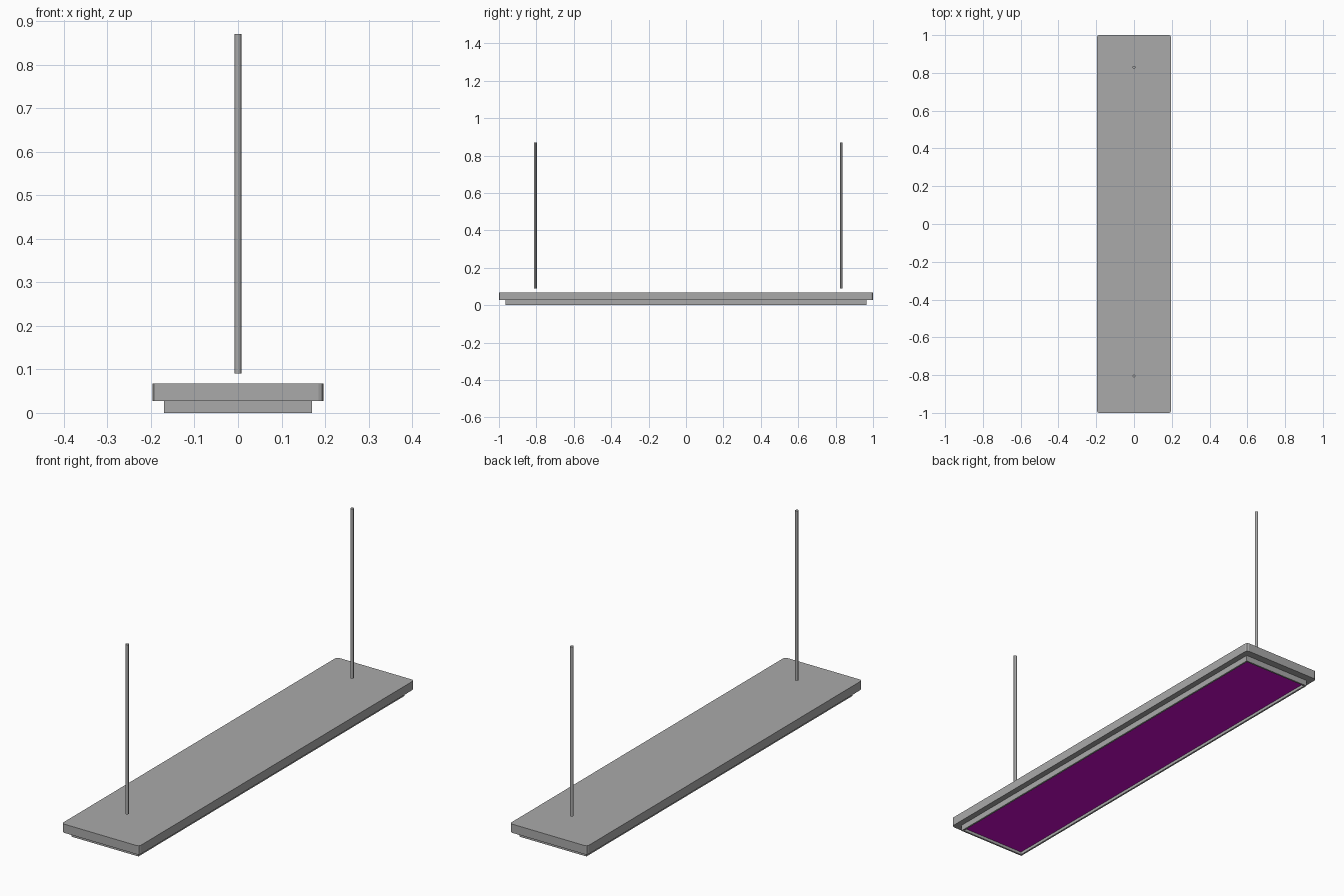
import bpy, bmesh

# Remove the default cube
cube = bpy.data.objects.get("Cube")
if cube:
    bpy.data.objects.remove(cube, do_unlink=True)


def material(name, color):
    mat = bpy.data.materials.new(name)
    mat.use_nodes = True
    mat.diffuse_color = color
    mat.node_tree.nodes["Principled BSDF"].inputs["Base Color"].default_value = color
    return mat


def finish(name, bm, *mats):
    mesh = bpy.data.meshes.new(name)
    bm.normal_update()
    bm.to_mesh(mesh)
    bm.free()
    obj = bpy.data.objects.new(name, mesh)
    bpy.context.collection.objects.link(obj)
    for mat in mats:
        mesh.materials.append(mat)
    return obj


def box(half_x, half_y, low, high):
    bm = bmesh.new()
    bmesh.ops.create_cube(bm, size=2)
    for v in bm.verts:
        v.co = (v.co.x * half_x, v.co.y * half_y, high if v.co.z > 0 else low)
    return bm


grey = material("metal grey", (0.4, 0.4, 0.4, 1))
purple = material("purple diffuser", (0.6, 0.003, 0.6, 1))

# Lamp housing: flat slab with rounded upright corners
bm = box(0.197, 1.0, 0.027, 0.067)
upright = [e for e in bm.edges if abs(e.verts[0].co.z - e.verts[1].co.z) > 0.01]
bmesh.ops.bevel(bm, geom=upright, offset=0.012, segments=2, profile=0.5, affect='EDGES')
finish("housing", bm, grey)

# Lower frame with a recessed coloured panel underneath
bm = box(0.17, 0.966, 0.0, 0.027)
bottom = min(bm.faces, key=lambda f: f.calc_center_median().z)
bmesh.ops.inset_region(bm, faces=[bottom], thickness=0.011)
walls = bmesh.ops.extrude_face_region(bm, geom=[bottom])
panel = next(g for g in walls["geom"] if isinstance(g, bmesh.types.BMFace))
bmesh.ops.translate(bm, verts=panel.verts, vec=(0, 0, 0.013))
if bottom.is_valid:
    bmesh.ops.delete(bm, geom=[bottom], context='FACES_ONLY')
bmesh.ops.recalc_face_normals(bm, faces=bm.faces)
panel.material_index = 1
finish("diffuser_frame", bm, grey, purple)

# Two hanging rods
for name, y in (("front_rod", -0.805), ("back_rod", 0.83)):
    bpy.ops.mesh.primitive_cylinder_add(vertices=12, radius=0.0075, depth=0.78,
                                        location=(0, y, 0.48))
    rod = bpy.context.object
    rod.name = name
    rod.data.materials.append(grey)
    bpy.ops.object.shade_smooth_by_angle()
